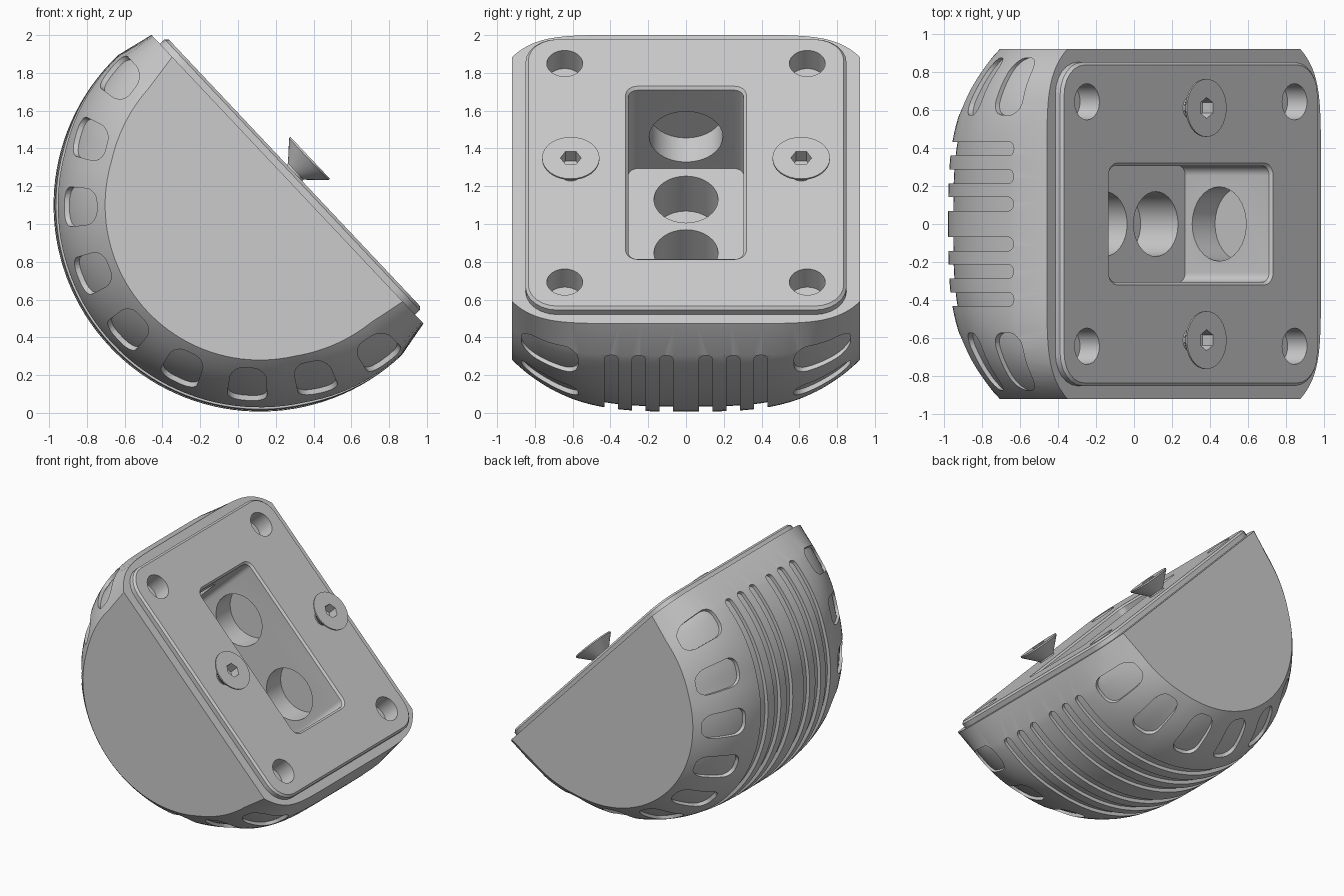
import bpy, bmesh, math
from mathutils import Matrix, Vector

if "Cube" in bpy.data.objects:
    bpy.data.objects.remove(bpy.data.objects["Cube"], do_unlink=True)

grey = bpy.data.materials.new("light_grey")
grey.use_nodes = True
grey.diffuse_color = (0.6, 0.6, 0.6, 1)
grey.node_tree.nodes["Principled BSDF"].inputs["Base Color"].default_value = grey.diffuse_color

# Local frame: x along the mounting face, y across it, z out of it
R, SINK, HALF_Y, SIDE_R = 1.093, 0.2, 0.92, 0.82
TILT = Matrix.Translation((0.262, 0, 1.237)) @ Matrix.Rotation(math.radians(46.7), 4, 'Y')


def make(name, bm):
    bmesh.ops.recalc_face_normals(bm, faces=bm.faces)
    mesh = bpy.data.meshes.new(name)
    bm.to_mesh(mesh)
    bm.free()
    mesh.materials.append(grey)
    ob = bpy.data.objects.new(name, mesh)
    bpy.context.collection.objects.link(ob)
    return ob


def loft(bm, rings):
    """Skin closed rings of points and cap both ends."""
    rings = [[bm.verts.new(p) for p in ring] for ring in rings]
    for a, b in zip(rings, rings[1:]):
        for i in range(len(a)):
            j = (i + 1) % len(a)
            bm.faces.new((a[i], a[j], b[j], b[i]))
    bm.faces.new(rings[0])
    bm.faces.new(rings[-1])


def circle(r, z, cx=0, cy=0, n=32):
    return [Vector((cx + r * math.cos(k * math.tau / n), cy + r * math.sin(k * math.tau / n), z))
            for k in range(n)]


def rounded_rect(hx, hy, r, z, steps=6):
    pts = []
    for q, (sx, sy) in enumerate([(1, 1), (-1, 1), (-1, -1), (1, -1)]):
        for k in range(steps + 1):
            a = math.pi / 2 * (q + k / steps)
            pts.append(Vector((sx * (hx - r) + r * math.cos(a), sy * (hy - r) + r * math.sin(a), z)))
    return pts


def boolean(target, tool, op):
    mod = target.modifiers.new(op, 'BOOLEAN')
    mod.operation, mod.object, mod.solver = op, tool, 'EXACT'
    with bpy.context.temp_override(object=target, active_object=target):
        bpy.ops.object.modifier_apply(modifier=mod.name)
    bpy.data.objects.remove(tool, do_unlink=True)


def barrel(name, inset):
    """Half-round solid with a crowned back and flat sides."""
    half = HALF_Y - inset
    count, arc = 24, 64
    ys = [half * math.sin(math.pi / 2 * k / count) for k in range(-count, count + 1)]
    stations = [(-inset, 0, 1.05, 0)]
    for k in range(arc + 1):
        phi = math.pi * k / arc
        stations.append((-SINK, phi, R, min(1, 0.5 + math.sin(phi))))
    stations.append((-inset, math.pi, 1.05, 0))
    bm = bmesh.new()
    rows = []
    for z0, phi, radius, blend in stations:
        power = 7.5 + (3.3 - 7.5) * blend
        inner = 0.89 + (SIDE_R - 0.89) * blend
        row = []
        for y in ys:
            r = radius - (radius - inner) * (abs(y) / HALF_Y) ** power - inset
            row.append(bm.verts.new((-r * math.cos(phi), y, z0 - r * math.sin(phi))))
        rows.append(row)
    for a, b in zip(rows, rows[1:]):
        for i in range(len(a) - 1):
            bm.faces.new((a[i], a[i + 1], b[i + 1], b[i]))
    bm.faces.new([row[0] for row in rows])
    bm.faces.new([row[-1] for row in rows])
    bm.faces.new(rows[0] + rows[-1][::-1])
    return make(name, bm)


def slot(bm, mid, half_angle, y, half_w, corner, r_in, r_mid):
    """Round-cornered cutter that follows the curved back."""
    length = half_angle * r_mid
    flat = length - corner
    steps = max(2, int(half_angle * 40))
    ts = [flat * (2 * k / steps - 1) for k in range(steps + 1)]
    ends = [flat + corner * math.sin(math.pi / 2 * k / 6) for k in range(1, 7)]
    ts = [-e for e in reversed(ends)] + ts + ends
    rings = []
    for t in ts:
        over = max(0, abs(t) - flat)
        w = max(0.002, half_w - corner + math.sqrt(max(0, corner ** 2 - over ** 2)))
        phi = mid + t / r_mid
        rings.append([(-r * math.cos(phi), y + s * w, -SINK - r * math.sin(phi))
                      for r, s in ((r_in, -1), (r_in, 1), (1.2, 1), (1.2, -1))])
    loft(bm, rings)


# Body with long grip grooves and shoulder pockets over an inner core
body = barrel("body", 0)
bm = bmesh.new()
for side in (-1, 1):
    for y in (0.105, 0.25, 0.395):
        slot(bm, math.pi / 2, math.pi / 2, side * y, 0.036, 0.036, 1.02, R)
    for k in range(-4, 5):
        slot(bm, math.pi / 2 + math.radians(21.4) * k, math.radians(6), side * 0.722,
             0.15, 0.075, 0.74, 0.96)
boolean(body, make("grip_cutter", bm), 'DIFFERENCE')
boolean(body, barrel("core", 0.027), 'UNION')

# Raised mounting plate with chamfered rim
bm = bmesh.new()
loft(bm, [rounded_rect(0.985, 0.85, 0.17, -0.02), rounded_rect(0.985, 0.85, 0.17, 0.035),
          rounded_rect(0.97, 0.835, 0.155, 0.05)])
boolean(body, make("plate", bm), 'UNION')

# Rectangular cavity with a chamfered mouth
bm = bmesh.new()
loft(bm, [rounded_rect(0.615, 0.305, 0.05, -0.57), rounded_rect(0.615, 0.305, 0.05, 0.035),
          rounded_rect(0.65, 0.34, 0.085, 0.07)])
boolean(body, make("cavity_cutter", bm), 'DIFFERENCE')

# Blind holes: plate corners, cavity floor, end walls and side walls
bm = bmesh.new()
for s in (-1, 1):
    for sy in (-1, 1):
        loft(bm, [circle(0.095, z, s * 0.795, sy * 0.642) for z in (-0.09, 0.1)])
    loft(bm, [[(s * p.z, p.x, p.y - 0.325) for p in circle(0.195, d)] for d in (0.59, 0.79)])
    for x in (-0.32, 0.32):
        loft(bm, [[(x + p.x, s * p.z, p.y - 0.34) for p in circle(0.2, d)] for d in (0.28, 0.48)])
for x in (-0.39, 0, 0.39):
    loft(bm, [circle(0.17, z, x) for z in (-0.84, -0.555)])
boolean(body, make("hole_cutter", bm), 'DIFFERENCE')

# Countersunk screws with hex sockets
screws = []
for side, label in ((1, "back"), (-1, "front")):
    y = side * 0.61
    bm = bmesh.new()
    loft(bm, [circle(r, z, 0, y) for r, z in
              ((0.06, 0.03), (0.06, 0.06), (0.152, 0.155), (0.152, 0.165))])
    screw = make(label + "_screw", bm)
    bm = bmesh.new()
    loft(bm, [[(p.y - y, p.x + y, p.z) for p in circle(0.055, z, 0, y, 6)] for z in (0.09, 0.2)])
    boolean(screw, make("socket_cutter", bm), 'DIFFERENCE')
    screws.append(screw)

# Tilt everything into its resting pose and shade
bpy.ops.object.select_all(action='DESELECT')
for ob in [body] + screws:
    ob.data.transform(TILT)
    ob.select_set(True)
bpy.context.view_layer.objects.active = body
bpy.ops.object.shade_smooth_by_angle(angle=math.radians(25))
